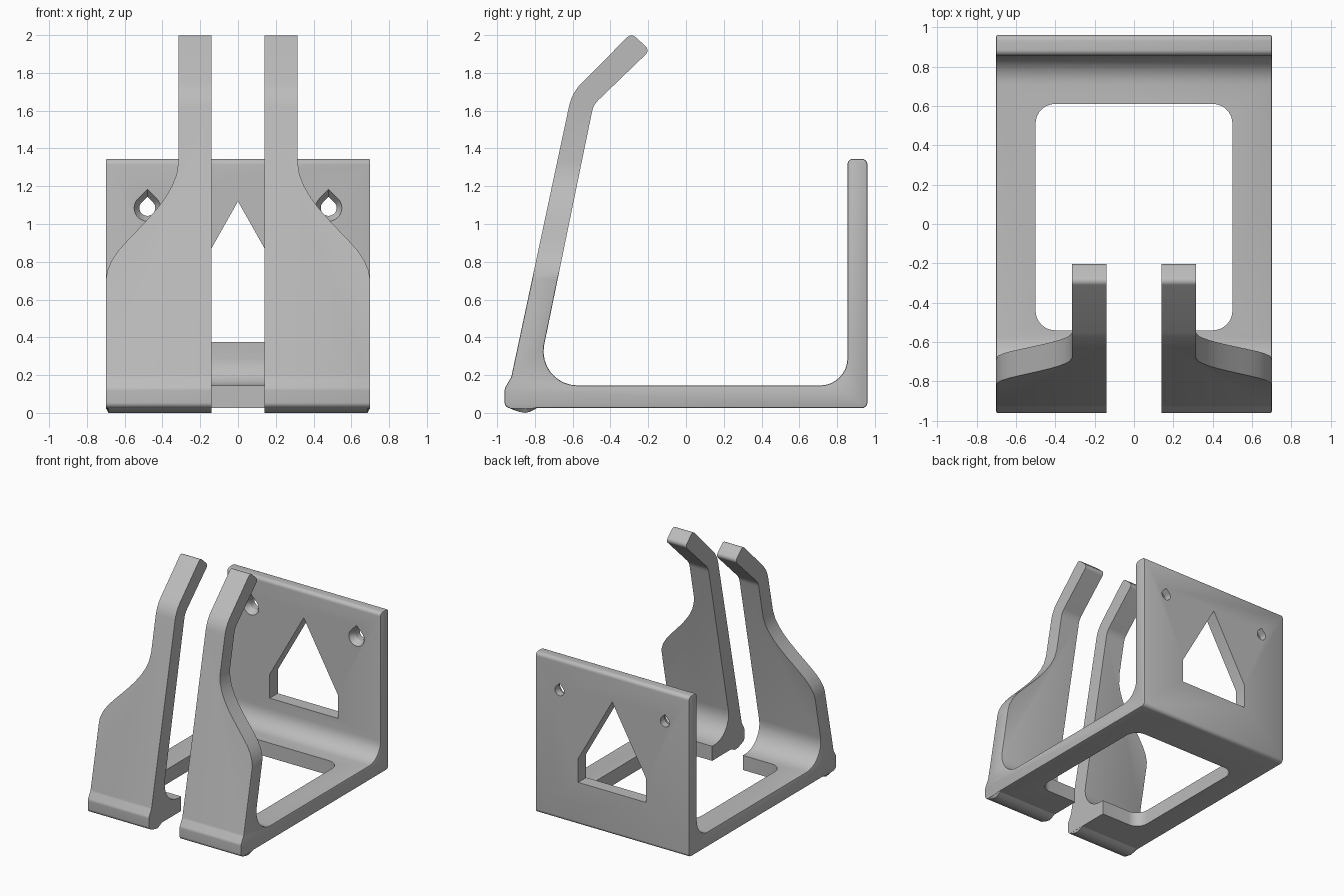
import bpy, bmesh, math
from mathutils import Vector

if "Cube" in bpy.data.objects:
    bpy.data.objects.remove(bpy.data.objects["Cube"])

grey = bpy.data.materials.new("plain grey")
grey.use_nodes = True
colour = (0.5, 0.5, 0.5, 1)
grey.diffuse_color = colour
grey.node_tree.nodes["Principled BSDF"].inputs["Base Color"].default_value = colour


def rounded(corners, steps=8):
    """Outline from (a, b, radius) corners, each replaced by a true arc."""
    out = []
    for i, (a, b, r) in enumerate(corners):
        p = Vector((a, b))
        u = (Vector(corners[i - 1][:2]) - p).normalized()
        v = (Vector(corners[(i + 1) % len(corners)][:2]) - p).normalized()
        if r == 0:
            out.append(p)
            continue
        half = u.angle(v) / 2
        centre = p + (u + v).normalized() * r / math.sin(half)
        start = p + u * r / math.tan(half) - centre
        end = p + v * r / math.tan(half) - centre
        sweep = start.angle_signed(end)
        for k in range(steps + 1):
            t = -sweep * k / steps
            c, s = math.cos(t), math.sin(t)
            out.append(centre + Vector((start.x * c - start.y * s, start.x * s + start.y * c)))
    return out


def loft(name, rings):
    """Closed solid through matching rings of 3D points."""
    bm = bmesh.new()
    loops = [[bm.verts.new(p) for p in ring] for ring in rings]
    n = len(loops[0])
    for lo, hi in zip(loops, loops[1:]):
        for i in range(n):
            bm.faces.new((lo[i], lo[(i + 1) % n], hi[(i + 1) % n], hi[i]))
    bm.faces.new(loops[0][::-1])
    bm.faces.new(loops[-1])
    bmesh.ops.recalc_face_normals(bm, faces=bm.faces)
    mesh = bpy.data.meshes.new(name)
    bm.to_mesh(mesh)
    bm.free()
    mesh.materials.append(grey)
    obj = bpy.data.objects.new(name, mesh)
    bpy.context.collection.objects.link(obj)
    return obj


def along_x(pts, x):
    return [(x, a, b) for a, b in pts]


def along_y(pts, y):
    return [(a, y, b) for a, b in pts]


def along_z(pts, z):
    return [(a, b, z) for a, b in pts]


def apply(obj, modifier):
    bpy.context.view_layer.objects.active = obj
    bpy.ops.object.modifier_apply(modifier=modifier.name)


def cut(obj, cutter):
    mod = obj.modifiers.new("cut", 'BOOLEAN')
    mod.operation, mod.solver, mod.object = 'DIFFERENCE', 'EXACT', cutter
    apply(obj, mod)
    bpy.data.objects.remove(cutter)


# Side profile: floor, back plate, leaning arms with bent tips
profile = rounded([
    (-0.96, 0.025, 0.03), (0.96, 0.025, 0.03), (0.96, 1.345, 0.03), (0.855, 1.345, 0.03),
    (0.855, 0.145, 0.145), (-0.795, 0.145, 0.18), (-0.49, 1.631, 0.12),
    (-0.19, 1.92, 0.03), (-0.29, 2.01, 0.03), (-0.604, 1.695, 0.25),
    (-0.925, 0.19, 0.05), (-0.96, 0.13, 0.04)])
body = loft("bracket_body", [along_x(profile, -0.7), along_x(profile, 0.7)])
soften = body.modifiers.new("soften", 'BEVEL')
soften.width, soften.segments, soften.use_clamp_overlap = 0.008, 2, False
soften.limit_method, soften.angle_limit = 'ANGLE', math.radians(60)
apply(body, soften)

# Floor opening and the slot between the arms
opening = rounded([(-0.5, -0.54, 0.1), (0.5, -0.54, 0.1), (0.5, 0.61, 0.1), (-0.5, 0.61, 0.1)])
cut(body, loft("opening", [along_z(opening, -0.2), along_z(opening, 0.4)]))
slot = [(-0.14, -1.2), (0.14, -1.2), (0.14, -0.1), (-0.14, -0.1)]
cut(body, loft("slot", [along_z(slot, -0.2), along_z(slot, 2.2)]))

# House-shaped window in the back plate
house = [(-0.31, 0.375), (0.31, 0.375), (0.31, 0.57), (0, 1.12), (-0.31, 0.57)]
cut(body, loft("house", [along_y(house, 0.7), along_y(house, 1.1)]))

# S-curved shoulder that narrows the arms
curve = [(0.7, 0.7), (0.692, 0.752), (0.67, 0.805), (0.635, 0.857), (0.59, 0.908),
         (0.54, 0.96), (0.485, 1.018), (0.43, 1.08), (0.385, 1.14), (0.35, 1.2),
         (0.326, 1.26), (0.315, 1.33)]
shoulder = [(0.8, 0.7)] + curve + [(0.315, 2.2), (0.8, 2.2)]

for side, label in ((1, "left"), (-1, "right")):
    mirrored = [(a * side, b) for a, b in shoulder]
    cut(body, loft("shoulder", [along_y(mirrored, -1.2), along_y(mirrored, -0.1)]))

    # Countersunk teardrop screw hole
    rings = []
    for y, r in ((0.8, 0.07), (0.86, 0.07), (0.905, 0.042), (1.1, 0.042)):
        drop = [(0, r * math.sqrt(2))]
        for k in range(21):
            t = math.radians(45 - 270 * k / 20)
            drop.append((r * math.cos(t), r * math.sin(t)))
        rings.append([(side * 0.48 + a, y, 1.085 + b) for a, b in drop])
    cut(body, loft("screw_hole", rings))

    # Low ridge under the front edge, tapered at its outer end
    ridge = [(-0.95, 0.045), (-0.93, 0.022), (-0.885, 0.006), (-0.85, 0),
             (-0.825, 0.006), (-0.78, 0.03), (-0.8, 0.045)]
    tip = [(a, max(b, 0.022)) for a, b in ridge]
    loft(label + "_foot_ridge", [along_x(ridge, side * 0.141), along_x(ridge, side * 0.685),
                                 along_x(tip, side * 0.698)])

body.data.materials.clear()
body.data.materials.append(grey)
for poly in body.data.polygons:
    poly.material_index = 0
bpy.ops.object.select_all(action='DESELECT')
for obj in bpy.context.collection.objects:
    if obj.type == 'MESH' and (obj == body or "ridge" in obj.name):
        obj.select_set(True)
bpy.context.view_layer.objects.active = body
bpy.ops.object.shade_smooth_by_angle(angle=math.radians(30))
